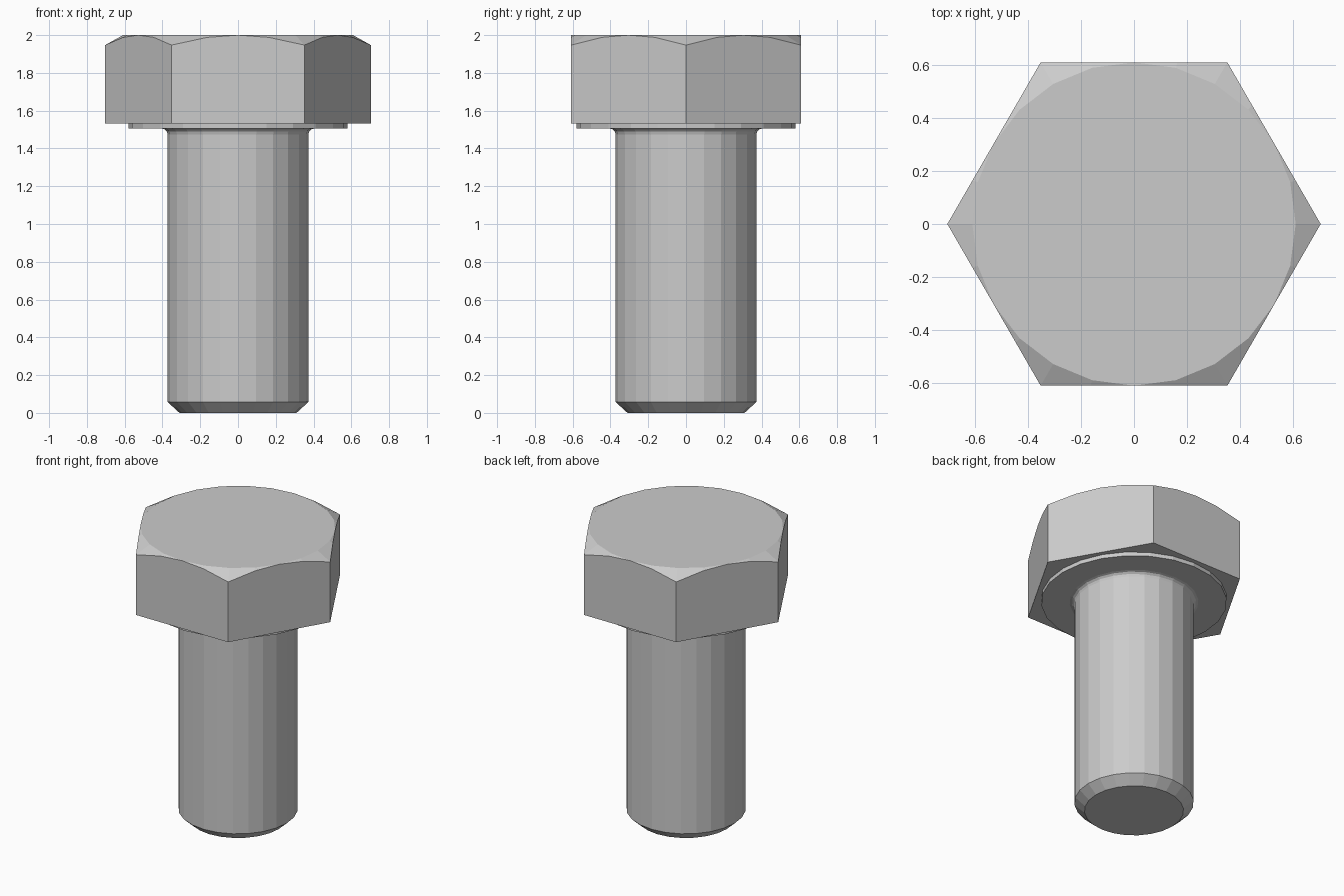
import bpy, bmesh
from math import sin, cos, pi, radians

if "Cube" in bpy.data.objects:
    bpy.data.objects.remove(bpy.data.objects["Cube"])

N = 24            # sides around the bolt
APOTHEM = 0.609   # half width across the flats


def circle(r, z):
    return [(r * cos(2 * pi * i / N), r * sin(2 * pi * i / N), z) for i in range(N)]


def hexagon(height):
    # points on a hexagon outline, corners on the x axis; height(r) gives z
    pts = []
    for i in range(N):
        a = 2 * pi * i / N
        r = APOTHEM / cos((a % (pi / 3)) - pi / 6)
        pts.append((r * cos(a), r * sin(a), height(r)))
    return pts


def loft(name, rings):
    bm = bmesh.new()
    loops = [[bm.verts.new(p) for p in ring] for ring in rings]
    for lo, hi in zip(loops, loops[1:]):
        for i in range(N):
            j = (i + 1) % N
            bm.faces.new((lo[i], lo[j], hi[j], hi[i]))
    bm.faces.new(loops[0][::-1])
    bm.faces.new(loops[-1])
    bmesh.ops.remove_doubles(bm, verts=bm.verts, dist=1e-5)
    bmesh.ops.recalc_face_normals(bm, faces=bm.faces)
    mesh = bpy.data.meshes.new(name)
    bm.to_mesh(mesh)
    bm.free()
    ob = bpy.data.objects.new(name, mesh)
    bpy.context.collection.objects.link(ob)
    return ob


# Hex head with a conical top chamfer
loft("hex_head", [
    hexagon(lambda r: 1.532),
    hexagon(lambda r: 2.0 - (r - APOTHEM) * 0.56),
    circle(APOTHEM, 2.0),
])

# Shank with end chamfer, fillet under the head and bearing washer face
fillet = [(0.403 - 0.03 * cos(radians(a)), 1.475 + 0.03 * sin(radians(a)))
          for a in (0, 30, 60, 90)]
profile = [(0.31, 0.0), (0.373, 0.058)] + fillet + [(0.58, 1.505), (0.58, 1.532)]
loft("shank", [circle(r, z) for r, z in profile])
